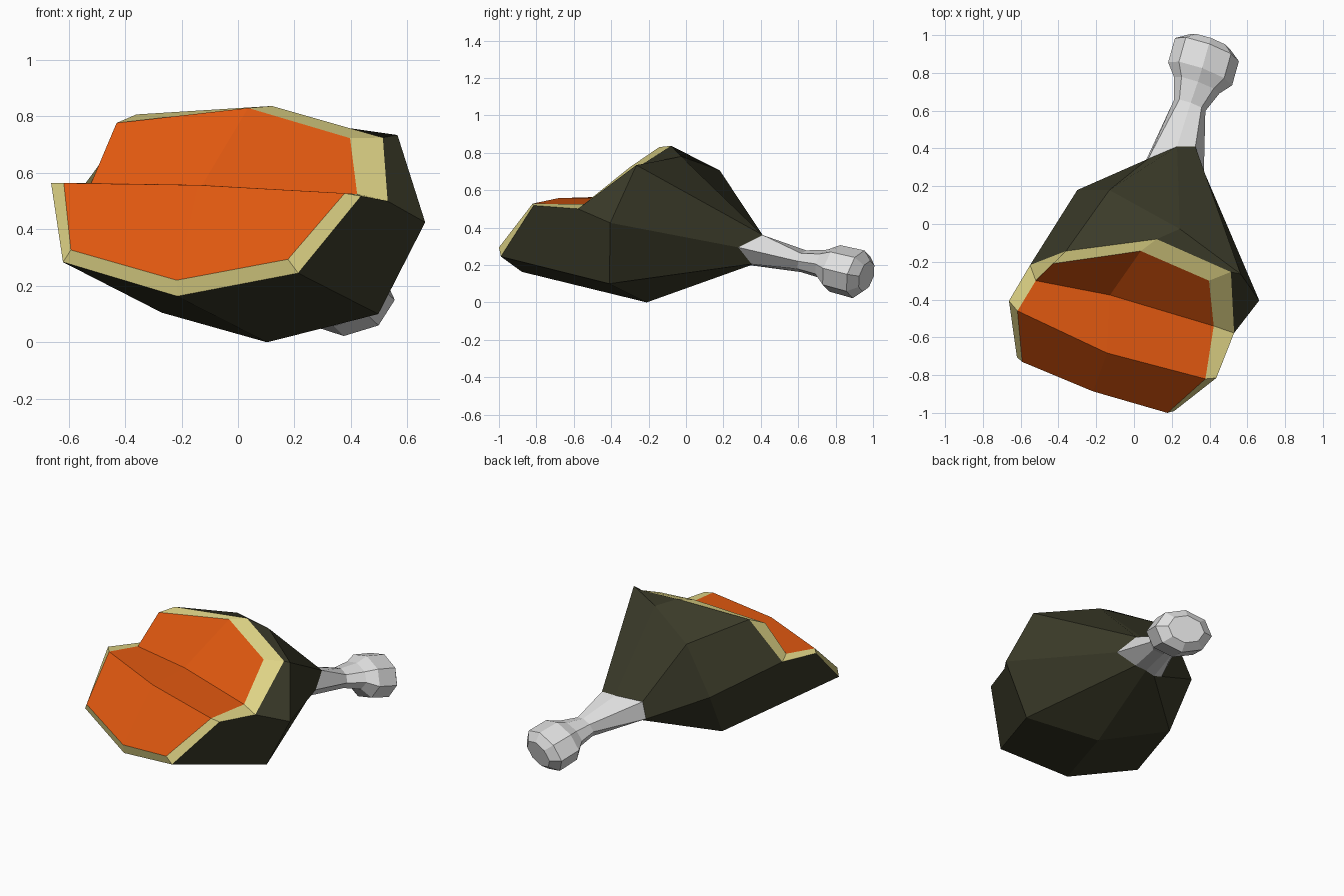
import bpy, bmesh, math
from mathutils import Vector

if "Cube" in bpy.data.objects:
    bpy.data.objects.remove(bpy.data.objects["Cube"])


def material(name, rgb):
    m = bpy.data.materials.new(name)
    m.diffuse_color = (*rgb, 1)
    m.use_nodes = True
    m.node_tree.nodes["Principled BSDF"].inputs["Base Color"].default_value = m.diffuse_color
    return m


skin = material("dark skin", (0.043, 0.043, 0.022))
fat = material("cream fat", (0.73, 0.65, 0.235))
meat = material("orange meat", (0.75, 0.098, 0.005))
bone_white = material("pale bone", (0.74, 0.74, 0.74))


def add_loop(bm, points):
    return [bm.verts.new(p) for p in points]


def bridge(bm, a, b, mat=0):
    """Join two loops of equal length with quads."""
    n = len(a)
    for i in range(n):
        j = (i + 1) % n
        bm.faces.new((a[i], a[j], b[j], b[i])).material_index = mat


def finish(bm, name, mats):
    bmesh.ops.recalc_face_normals(bm, faces=bm.faces)
    me = bpy.data.meshes.new(name)
    bm.to_mesh(me)
    bm.free()
    for m in mats:
        me.materials.append(m)
    ob = bpy.data.objects.new(name, me)
    bpy.context.collection.objects.link(ob)
    return ob


# All loops start at the bottom and run bottom -> right -> top -> left.
ankle_loop = [(.20, .35, .20), (.28, .35, .205), (.37, .28, .294), (.325, .41, .36),
              (.228, .41, .36), (.075, .345, .335), (.06, .33, .22), (.12, .33, .20)]
body_loop = [(.103, -.21, 0), (.497, -.41, .10), (.663, -.405, .425), (.565, -.265, .734),
             (.243, -.026, .78), (-.13, .18, .706), (-.30, .18, .40), (-.27, .01, .105)]
rim_loop = [(-.216, -.877, .163), (.213, -.99, .245), (.436, -.815, .518), (.53, -.577, .50),
            (.513, -.254, .725), (.12, -.08, .837), (-.36, -.143, .807), (-.55, -.217, .55),
            (-.662, -.407, .564), (-.62, -.705, .284)]
meat_loop = [(-.217, -.886, .22), (.177, -1.0, .294), (.378, -.82, .528), (.422, -.54, .525),
             (.397, -.30, .723), (.036, -.143, .83), (-.43, -.21, .777), (-.52, -.30, .564),
             (-.617, -.46, .564), (-.592, -.73, .327)]

# Ham: skin, fat rim and stepped cut face
bm = bmesh.new()
ankle, body, rim, cut = (add_loop(bm, l) for l in (ankle_loop, body_loop, rim_loop, meat_loop))
bm.faces.new(ankle)
bridge(bm, ankle, body)
match = [0, 1, 3, 4, 5, 6, 7, 9]          # rim corner facing each body corner
for i in range(8):
    j = (i + 1) % 8
    end = match[j] if match[j] > match[i] else 10
    edge = [rim[k % 10] for k in range(match[i], end + 1)]
    bm.faces.new(edge + [body[j], body[i]])
bridge(bm, rim, cut, 1)

# Cut face: lower slope, flat step, upper slope
step_back, step_front = add_loop(bm, [(-.127, -.376, .557), (-.143, -.683, .557)])
for f in ((cut[8], step_front, cut[0], cut[9]),
          (step_front, cut[2], cut[1], cut[0]),
          (cut[7], step_back, step_front, cut[8]),
          (step_back, cut[3], cut[2], step_front),
          (cut[7], cut[6], cut[5], step_back),
          (cut[5], cut[4], cut[3], step_back)):
    bm.faces.new(f).material_index = 2
finish(bm, "ham", (skin, fat, meat))

# Bone: eight-sided oval rings along a sloping axis, starting at the ankle
axis = Vector((.34, .94, -.26)).normalized()
right = axis.cross(Vector((0, 0, 1))).normalized()
up = right.cross(axis)
rings = [  # centre, half width, half height
    ((.295, .628, .22), .088, .06),
    ((.332, .735, .206), .128, .078),
    ((.35, .795, .182), .18, .128),
    ((.386, .923, .150), .18, .132),
    ((.40, .965, .140), .115, .085)]
bm = bmesh.new()
prev = add_loop(bm, ankle_loop)
bm.faces.new(prev)
for centre, w, h in rings:
    angles = [math.radians(45 * k - 90) for k in range(8)]
    ring = add_loop(bm, [Vector(centre) + right * w * math.cos(a) + up * h * math.sin(a)
                         for a in angles])
    bridge(bm, prev, ring)
    prev = ring
bm.faces.new(prev)
finish(bm, "bone", (bone_white,))
